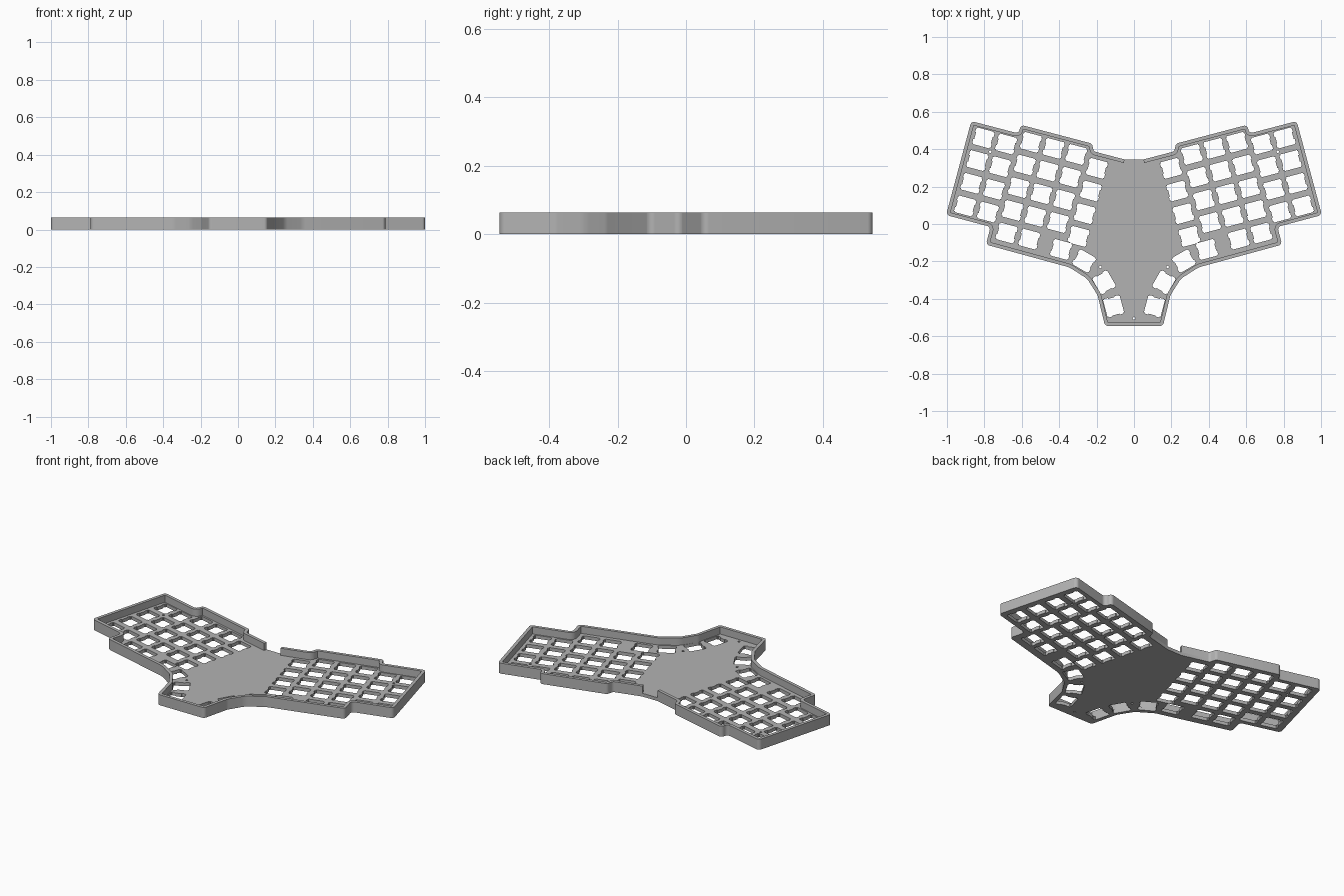
import bpy, bmesh
from math import radians, cos, sin, pi, tan
from mathutils import Vector, Matrix

if "Cube" in bpy.data.objects:
    bpy.data.objects.remove(bpy.data.objects["Cube"])

PLATE, HEIGHT, WALL = 0.02, 0.063, 0.019
PITCH, HALF = 0.1255, 0.046
TILT = radians(15)

grey = bpy.data.materials.new("case_grey")
grey.use_nodes = True
grey.diffuse_color = (0.45, 0.45, 0.45, 1)
grey.node_tree.nodes["Principled BSDF"].inputs["Base Color"].default_value = grey.diffuse_color


def rounded(path, steps=6):
    """Open path of (x, y, radius) with arcs at its inner corners."""
    pts = [Vector(p[:2]) for p in path]
    out = [pts[0]]
    for i in range(1, len(pts) - 1):
        p, r = pts[i], path[i][2]
        a, b = (pts[i - 1] - p).normalized(), (pts[i + 1] - p).normalized()
        half = a.angle(b) / 2
        centre = p + (a + b).normalized() * (r / sin(half))
        start, end = p + a * (r / tan(half)) - centre, p + b * (r / tan(half)) - centre
        out += [centre + start.lerp(end, k / steps).normalized() * r for k in range(steps + 1)]
    return out + [pts[-1]]


def inset(path, d):
    """Offset a clockwise open path inwards with mitred corners."""
    out = []
    for i, p in enumerate(path):
        dirs = []
        if i > 0:
            dirs.append((p - path[i - 1]).normalized())
        if i < len(path) - 1:
            dirs.append((path[i + 1] - p).normalized())
        t = sum(dirs, Vector((0, 0))).normalized()
        out.append(p + Vector((t.y, -t.x)) * (d / max(t.dot(dirs[0]), 0.5)))
    return out


def slab(name, loops, z0, z1):
    """Filled flat shape; loops inside the first one become holes."""
    curve = bpy.data.curves.new(name, "CURVE")
    curve.dimensions, curve.fill_mode = "2D", "BOTH"
    curve.extrude = (z1 - z0) / 2
    for loop in loops:
        spline = curve.splines.new("POLY")
        spline.points.add(len(loop) - 1)
        for point, p in zip(spline.points, loop):
            point.co = (p[0], p[1], 0, 1)
        spline.use_cyclic_u = True
    temp = bpy.data.objects.new(name + "_curve", curve)
    bpy.context.collection.objects.link(temp)
    mesh = bpy.data.meshes.new_from_object(temp.evaluated_get(bpy.context.evaluated_depsgraph_get()))
    bpy.data.objects.remove(temp)
    bm = bmesh.new()
    bm.from_mesh(mesh)
    bmesh.ops.remove_doubles(bm, verts=bm.verts, dist=0.00005)
    bmesh.ops.translate(bm, verts=bm.verts, vec=(0, 0, (z0 + z1) / 2))
    bmesh.ops.recalc_face_normals(bm, faces=bm.faces)
    bm.to_mesh(mesh)
    bm.free()
    mesh.materials.clear()
    mesh.materials.append(grey)
    obj = bpy.data.objects.new(name, mesh)
    bpy.context.collection.objects.link(obj)
    bpy.ops.object.select_all(action="DESELECT")
    obj.select_set(True)
    bpy.context.view_layer.objects.active = obj
    bpy.ops.object.shade_smooth_by_angle(angle=radians(30))
    return obj


def key_hole(centre, angle):
    """Square switch opening with two clip notches on each side."""
    side = [(HALF, -HALF), (HALF, -0.040), (HALF + 0.005, -0.040), (HALF + 0.005, -0.019),
            (HALF, -0.019)]
    side += [(x, -y) for x, y in reversed(side)]
    shape = side + [(-x, -y) for x, y in side]
    turn = Matrix.Rotation(angle, 2)
    return [Vector(centre) + turn @ Vector(p) for p in shape]


def screw_hole(x, y, r=0.007, n=12):
    return [Vector((x + r * cos(2 * pi * k / n), y + r * sin(2 * pi * k / n))) for k in range(n)]


def mirror(loop):
    return [Vector((-p[0], p[1])) for p in loop]


# Case outline, right half from the back gap to the front corner
half = [(0.05, 0.345, 0), (0.215, 0.388, 0.02), (0.225, 0.43, 0.02), (0.605, 0.53, 0.02),
        (0.617, 0.484, 0.02), (0.870, 0.550, 0.02), (1.0046, 0.048, 0.02),
        (0.7666, -0.0155, 0.02), (0.792, -0.110, 0.02), (0.345, -0.232, 0.10),
        (0.25, -0.293, 0.08), (0.195, -0.38, 0.05), (0.155, -0.545, 0.02)]
outline = rounded(half + [(-x, y, r) for x, y, r in reversed(half)])

# Key openings: staggered columns, then the thumb cluster
u, v = Vector((cos(TILT), sin(TILT))), Vector((-sin(TILT), cos(TILT)))
origin = Vector((0.805, 0.46))
holes = []
for col, rows in enumerate((4, 4, 5, 5, 4, 4)):
    stagger = 0.043 if 2 <= col <= 4 else 0
    for row in range(rows):
        holes.append(key_hole(origin - u * PITCH * col + v * (stagger - PITCH * row), TILT))
for x, y, degrees in ((0.39, -0.136, 15), (0.267, -0.198, 30), (0.16, -0.312, 60), (0.109, -0.44, 75)):
    holes.append(key_hole((x, y), radians(degrees)))
holes += [screw_hole(0.18, -0.23), screw_hole(0.768, 0.387)]
holes += [mirror(h) for h in holes] + [screw_hole(0, -0.505)]

# Thin plate carrying the keys
slab("key_plate", [outline] + holes, 0, PLATE)

# Raised wall round the edge, open at the back centre
slab("rim_wall", [outline + inset(outline, WALL)[::-1]], PLATE, HEIGHT)
